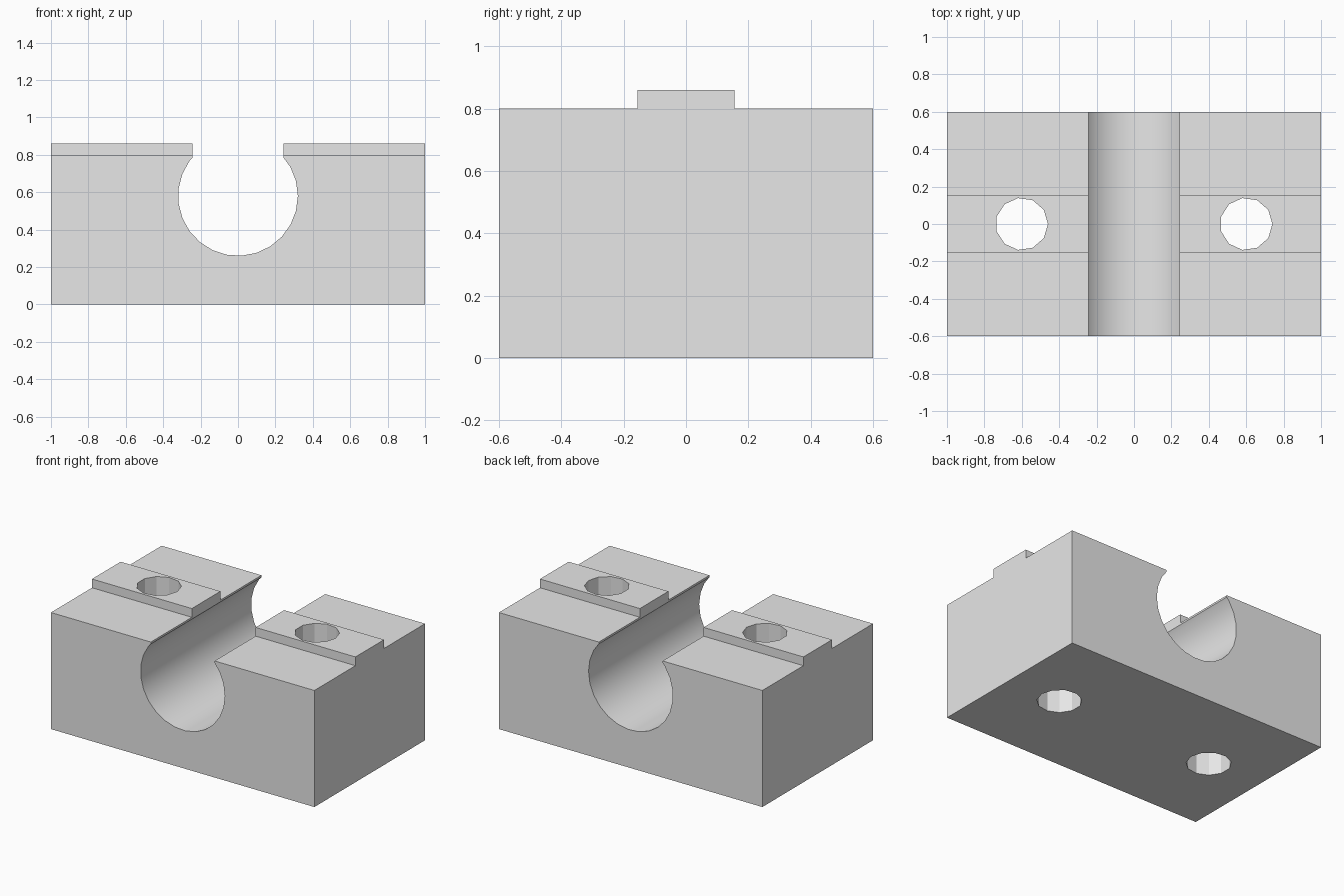
import bpy, bmesh
from math import cos, sin, radians

if "Cube" in bpy.data.objects:
    bpy.data.objects.remove(bpy.data.objects["Cube"], do_unlink=True)

grey = bpy.data.materials.new("light grey")
grey.use_nodes = True
grey.diffuse_color = (0.8, 0.8, 0.8, 1)
grey.node_tree.nodes["Principled BSDF"].inputs["Base Color"].default_value = (0.8, 0.8, 0.8, 1)

HALF_X, HALF_Y, TOP = 1.0, 0.6, 0.8
RAIL_TOP, RAIL_HALF_Y = 0.86, 0.155
BORE_R, BORE_Z, SLOT = 0.32, 0.58, 0.242
HOLE_X, HOLE_R = 0.6, 0.14


def prism(name, points, direction):
    """Extrude a closed outline along a direction into a solid."""
    bm = bmesh.new()
    face = bm.faces.new([bm.verts.new(p) for p in points])
    ext = bmesh.ops.extrude_face_region(bm, geom=[face])
    moved = [v for v in ext["geom"] if isinstance(v, bmesh.types.BMVert)]
    bmesh.ops.translate(bm, verts=moved, vec=direction)
    bmesh.ops.recalc_face_normals(bm, faces=bm.faces)
    mesh = bpy.data.meshes.new(name)
    bm.to_mesh(mesh)
    bm.free()
    mesh.materials.append(grey)
    obj = bpy.data.objects.new(name, mesh)
    bpy.context.collection.objects.link(obj)
    return obj


def combine(target, tool, operation):
    """Apply a boolean and discard the tool."""
    tool.hide_render = True
    mod = target.modifiers.new(operation, "BOOLEAN")
    mod.operation, mod.object, mod.solver = operation, tool, "EXACT"
    bpy.context.view_layer.objects.active = target
    bpy.ops.object.modifier_apply(modifier=mod.name)
    bpy.data.objects.remove(tool, do_unlink=True)


# Block with an open round bore along y
step = radians(360 / 25)
arc = [(BORE_R * cos(k * step), BORE_Z + BORE_R * sin(k * step)) for k in range(2, -16, -1)]
outline = [(-HALF_X, 0), (HALF_X, 0), (HALF_X, TOP), (SLOT, TOP), (SLOT, 0.787)]
outline += arc + [(-SLOT, 0.787), (-SLOT, TOP), (-HALF_X, TOP)]
block = prism("bore_block", [(x, -HALF_Y, z) for x, z in outline], (0, 2 * HALF_Y, 0))

for side in (-1, 1):
    # Raised rail on each shoulder, sunk slightly into the block before the union
    base = TOP - 0.01
    corners = [(SLOT, -1), (HALF_X, -1), (HALF_X, 1), (SLOT, 1)]
    rail = prism("rail", [(side * x, y * RAIL_HALF_Y, base) for x, y in corners],
                 (0, 0, RAIL_TOP - base))
    combine(block, rail, "UNION")

for side in (-1, 1):
    # Vertical bolt hole with eleven flat sides
    turn = radians(360 / 11)
    ring = [(side * HOLE_X + HOLE_R * cos(k * turn), HOLE_R * sin(k * turn), -0.2)
            for k in range(11)]
    combine(block, prism("bolt_hole_cutter", ring, (0, 0, 1.4)), "DIFFERENCE")

# Smooth bore, crisp edges everywhere else
bpy.ops.object.select_all(action="DESELECT")
block.select_set(True)
bpy.context.view_layer.objects.active = block
bpy.ops.object.shade_smooth_by_angle(angle=radians(30))
